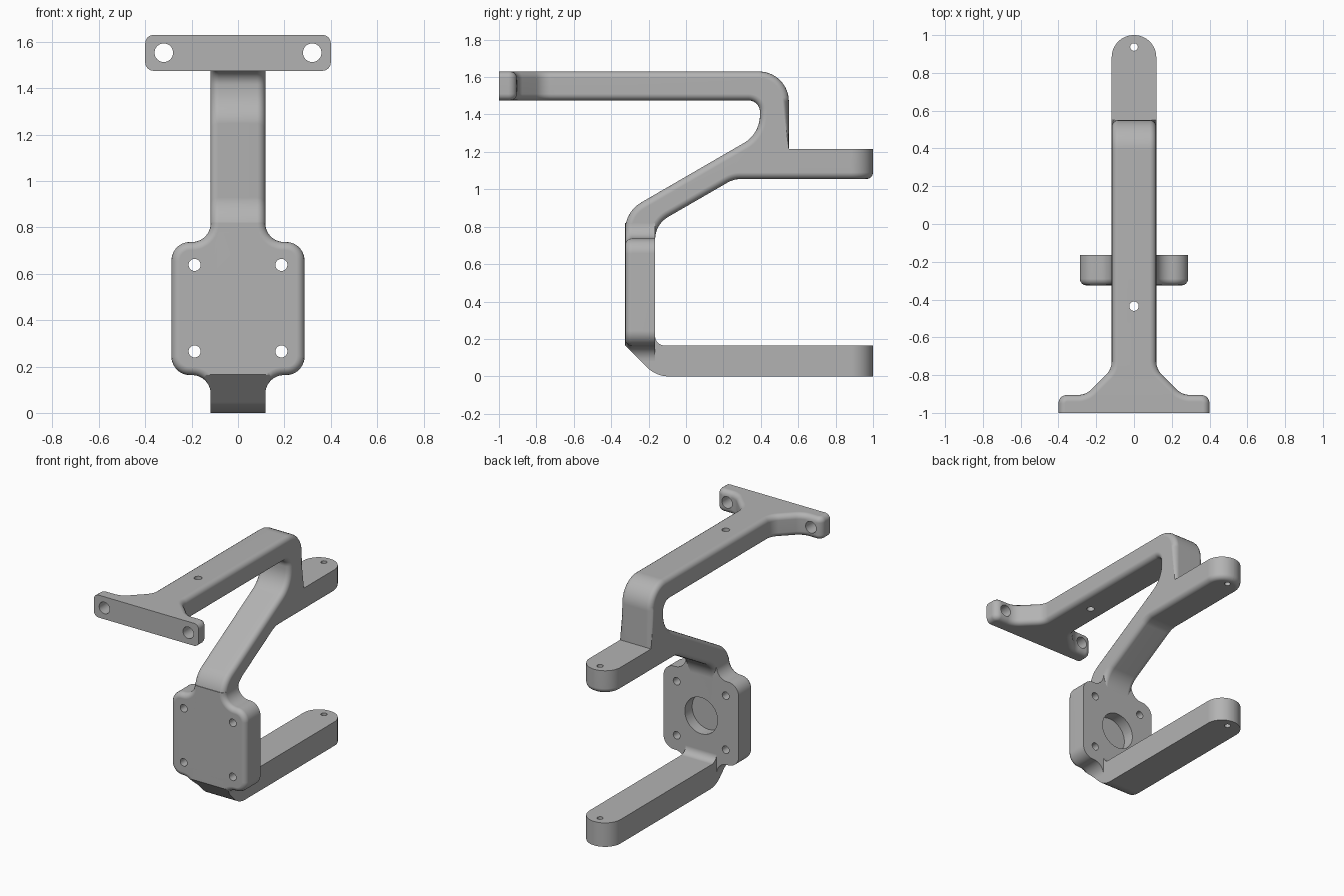
import bpy, bmesh, math
from mathutils import Vector, Matrix

if "Cube" in bpy.data.objects:
    bpy.data.objects.remove(bpy.data.objects["Cube"], do_unlink=True)

grey = bpy.data.materials.new("plain grey")
grey.use_nodes = True
colour = (0.45, 0.45, 0.45, 1)
grey.diffuse_color = colour
grey.node_tree.nodes["Principled BSDF"].inputs["Base Color"].default_value = colour

HALF = 0.118   # half width of the arm
ROUND = 0.035  # edge rounding

# Ways to place a flat outline (u, v) at depth w
SIDE = lambda u, v, w: Vector((w, u, v))
FRONT = lambda u, v, w: Vector((u, w, v))
TOP = lambda u, v, w: Vector((u, v, w))


def fillet(corners, steps=10):
    """Turn (u, v, radius) corners into an outline with round corners."""
    out = []
    for i, (u, v, r) in enumerate(corners):
        p = Vector((u, v))
        if r == 0:
            out.append(p)
            continue
        a = (Vector(corners[i - 1][:2]) - p).normalized()
        b = (Vector(corners[(i + 1) % len(corners)][:2]) - p).normalized()
        half = a.angle(b) / 2
        centre = p + (a + b).normalized() * r / math.sin(half)
        reach = r / math.tan(half)
        s, e = p + a * reach - centre, p + b * reach - centre
        start = math.atan2(s.y, s.x)
        turn = math.remainder(math.atan2(e.y, e.x) - start, math.tau)
        for k in range(steps + 1):
            t = start + turn * k / steps
            out.append(centre + r * Vector((math.cos(t), math.sin(t))))
    return out


def mirrored(half):
    """Complete a symmetric outline from its +u half."""
    return half + [(-u, v, r) for u, v, r in reversed(half)]


def finish(bm, name):
    bmesh.ops.recalc_face_normals(bm, faces=bm.faces)
    mesh = bpy.data.meshes.new(name)
    bm.to_mesh(mesh)
    bm.free()
    mesh.materials.append(grey)
    obj = bpy.data.objects.new(name, mesh)
    bpy.context.collection.objects.link(obj)
    return obj


def prism(name, outline, place, lo, hi, rounded=None):
    """Extrude an outline; round the rim edges whose midpoint passes the rule."""
    bm = bmesh.new()
    rims = [[bm.verts.new(place(p.x, p.y, w)) for p in outline] for w in (lo, hi)]
    for rim in rims:
        bm.faces.new(rim)
    n = len(outline)
    for i in range(n):
        j = (i + 1) % n
        bm.faces.new((rims[0][i], rims[0][j], rims[1][j], rims[1][i]))
    bmesh.ops.recalc_face_normals(bm, faces=bm.faces)
    if rounded:
        edges = []
        for rim in rims:
            for i in range(n):
                a, b = rim[i], rim[(i + 1) % n]
                if rounded((a.co + b.co) / 2):
                    edges.append(bm.edges.get((a, b)))
        bmesh.ops.bevel(bm, geom=edges, offset=ROUND, segments=4,
                        profile=0.5, affect='EDGES', clamp_overlap=False)
    return finish(bm, name)


def rod(centre, radius, length, axis):
    """Cylinder cutter."""
    bm = bmesh.new()
    turn = Matrix.Rotation(math.pi / 2, 4, 'X') if axis == 'Y' else Matrix()
    bmesh.ops.create_cone(bm, cap_ends=True, segments=40, radius1=radius,
                          radius2=radius, depth=length,
                          matrix=Matrix.Translation(centre) @ turn)
    return finish(bm, "cutter")


def cut(target, *cutters):
    for c in cutters:
        mod = target.modifiers.new("cut", 'BOOLEAN')
        mod.operation, mod.solver, mod.object = 'DIFFERENCE', 'EXACT', c
        bpy.context.view_layer.objects.active = target
        bpy.ops.object.modifier_apply(modifier=mod.name)
        bpy.data.objects.remove(c, do_unlink=True)


def recess():
    return rod((0, -0.145, 0.45), 0.125, 0.2, 'Y')


# Bent arm: side profile
arm_profile = fillet([
    (-0.75, 1.63, 0), (0.55, 1.63, 0.16), (0.55, 1.215, 0), (0.6, 1.215, 0),
    (0.6, 1.055, 0), (0.255, 1.055, 0.14), (-0.165, 0.8125, 0.14),
    (-0.165, 0.165, 0.05), (0.3, 0.165, 0), (0.3, 0, 0), (-0.16, 0, 0.16),
    (-0.325, 0.165, 0), (-0.325, 0.88, 0.17), (0.395, 1.297, 0.17),
    (0.395, 1.475, 0.06), (-0.75, 1.475, 0)])


def arm_rim(m):
    on_tab = m.y > 0.555 and m.z > 1.1
    return m.z > 0.7 and not on_tab and m.y > -0.74


arm = prism("bent_arm", arm_profile, SIDE, -HALF, HALF, arm_rim)
cut(arm, recess(), rod((0, -0.435, 1.55), 0.025, 0.4, 'Z'))

# Motor plate with necks blending into the arm
plate_outline = fillet(mirrored([
    (HALF, 0.08, 0), (HALF, 0.163, 0.08), (0.287, 0.163, 0.08),
    (0.287, 0.737, 0.08), (HALF, 0.737, 0.08), (HALF, 0.82, 0)]))
plate = prism("mounting_plate", plate_outline, FRONT, -0.325, -0.165,
              lambda m: m.y < -0.3 and 0.081 < m.z < 0.819)
chamfer = prism("cutter", fillet([(-0.5, 0.34, 0), (0.0, -0.16, 0), (-0.5, -0.16, 0)]),
                SIDE, -0.5, 0.5)
cut(plate, chamfer, recess(),
    *[rod((x, -0.245, z), 0.026, 0.4, 'Y')
      for x in (-0.187, 0.187) for z in (0.265, 0.638)])

# Flared head bar at the front of the upper arm
head_outline = fillet(mirrored([
    (0.4, -1, 0), (0.4, -0.905, 0.045), (0.255, -0.905, 0.1),
    (HALF, -0.768, 0.1), (HALF, -0.68, 0)]))
head = prism("head_bar", head_outline, TOP, 1.475, 1.63,
             lambda m: -0.99 < m.y < -0.69)
cut(head, *[rod((x, -0.95, 1.553), 0.04, 0.24, 'Y') for x in (-0.32, 0.32)])


# Round-ended tongues reaching to the back
def tongue(name, start, lo, hi, rule=None):
    outline = fillet(mirrored([(HALF, start, 0), (HALF, 1, HALF - 0.0005)]), 16)
    obj = prism(name, outline, TOP, lo, hi, rule)
    cut(obj, rod((0, 0.937, (lo + hi) / 2), 0.02, 0.4, 'Z'))
    return obj


tab = tongue("middle_tab", 0.5, 1.055, 1.215,
             lambda m: m.z < 1.1 and m.y > 0.51)
foot = tongue("lower_foot", 0.2, 0, 0.165)

# Smooth curves, crisp corners
bpy.ops.object.select_all(action='DESELECT')
for obj in (arm, plate, head, tab, foot):
    obj.select_set(True)
    bpy.context.view_layer.objects.active = obj
bpy.ops.object.shade_smooth_by_angle(angle=math.radians(30))
for obj in (arm, plate, head, tab, foot):
    mod = obj.modifiers.new("even shading", 'WEIGHTED_NORMAL')
    mod.keep_sharp = True
